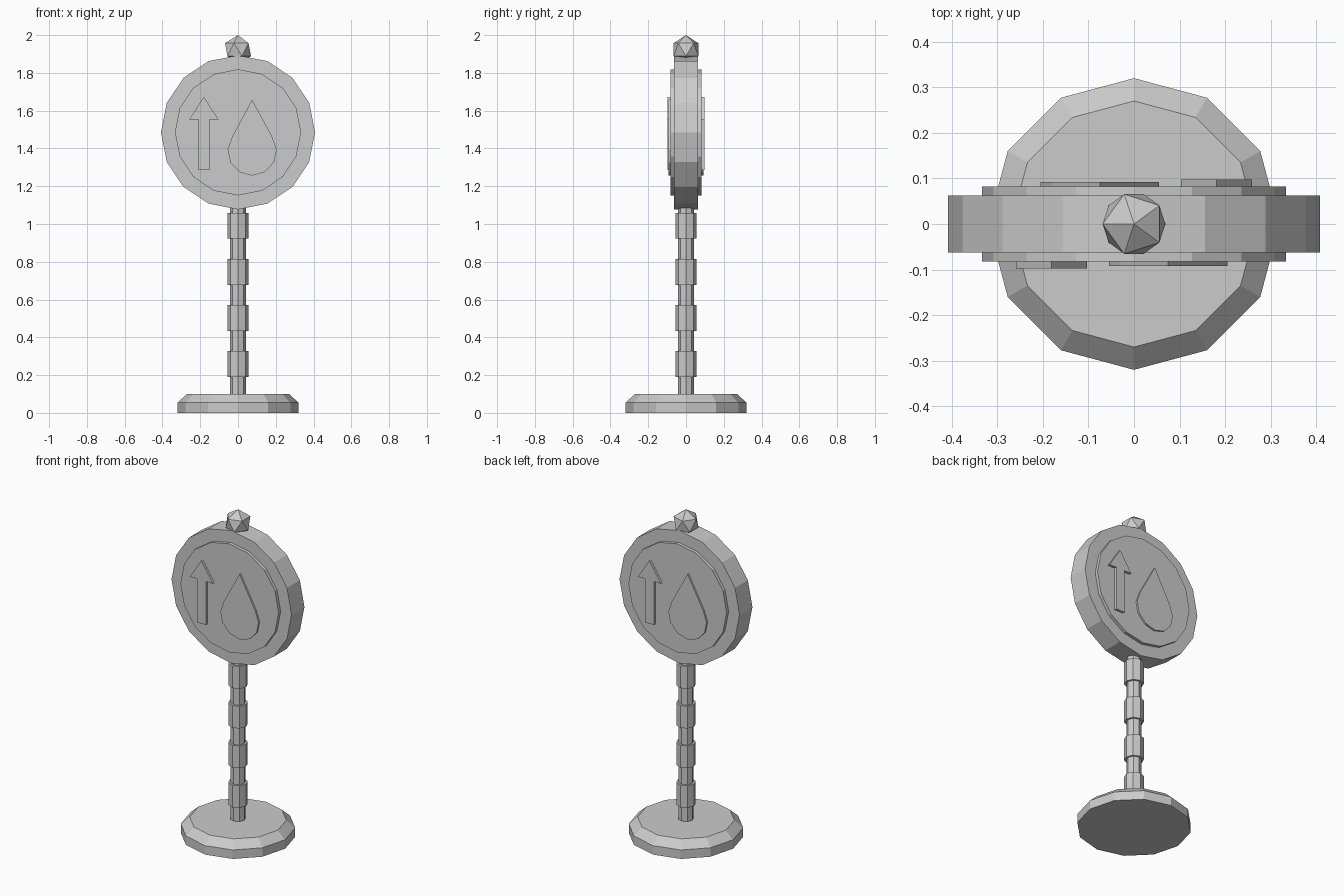
import bpy, bmesh, math

if "Cube" in bpy.data.objects:
    bpy.data.objects.remove(bpy.data.objects["Cube"])

grey = bpy.data.materials.new("light grey")
grey.diffuse_color = (0.6, 0.6, 0.6, 1)
grey.use_nodes = True
grey.node_tree.nodes["Principled BSDF"].inputs["Base Color"].default_value = grey.diffuse_color


def finish(name, bm):
    bmesh.ops.recalc_face_normals(bm, faces=bm.faces[:])
    me = bpy.data.meshes.new(name)
    bm.to_mesh(me)
    bm.free()
    me.materials.append(grey)
    ob = bpy.data.objects.new(name, me)
    bpy.context.collection.objects.link(ob)
    return ob


def lathe(name, profile, sides):
    """Stack of rings (radius, z) around the z axis, capped at both ends."""
    bm = bmesh.new()
    rings = [[bm.verts.new((r * math.cos(2 * math.pi * i / sides),
                            r * math.sin(2 * math.pi * i / sides), z))
              for i in range(sides)] for r, z in profile]
    for a, b in zip(rings, rings[1:]):
        for i in range(sides):
            j = (i + 1) % sides
            bm.faces.new((a[i], a[j], b[j], b[i]))
    bm.faces.new(rings[0])
    bm.faces.new(rings[-1])
    return finish(name, bm)


def plate(name, outline, y0, y1):
    """Outline in x, z extruded along y."""
    bm = bmesh.new()
    face = bm.faces.new([bm.verts.new((x, y0, z)) for x, z in outline])
    ext = bmesh.ops.extrude_face_region(bm, geom=[face])
    for v in ext["geom"]:
        if isinstance(v, bmesh.types.BMVert):
            v.co.y = y1
    return finish(name, bm)


def arc(cx, cz, r, start, end, n):
    return [(cx + r * math.cos(math.radians(start + (end - start) * i / n)),
             cz + r * math.sin(math.radians(start + (end - start) * i / n)))
            for i in range(n + 1)]


# Base and pole
lathe("base", [(0.32, 0), (0.32, 0.055), (0.27, 0.10)], 12)
lathe("pole", [(0.043, 0.08), (0.043, 1.12)], 8)
for i in range(4):
    z = 0.19 + 0.244 * i
    lathe(f"pole_band_{i + 1}", [(0.055, z), (0.055, z + 0.137)], 8)

# Round sign with a raised panel on each side
CZ = 1.485
plate("sign_disc", arc(0, CZ, 0.408, 0, 360, 16)[:-1], -0.0625, 0.0625)
plate("sign_panel", arc(0, CZ, 0.334, 0, 360, 16)[:-1], -0.082, 0.082)

# Raised arrow and water drop, repeated on the back by a half turn
arrow = [(-0.21, 1.286), (-0.15, 1.286), (-0.15, 1.553), (-0.103, 1.553),
         (-0.181, 1.673), (-0.259, 1.553), (-0.21, 1.553)]
drop = [(0.075, 1.658)] + arc(0.075, 1.386, 0.13, 35, -215, 8)
for side, turn in (("front", 0), ("back", math.pi)):
    plate(f"{side}_arrow", arrow, -0.0975, -0.08).rotation_euler.z = turn
    plate(f"{side}_drop", drop, -0.0925, -0.08).rotation_euler.z = turn

# Faceted finial
bm = bmesh.new()
bmesh.ops.create_icosphere(bm, subdivisions=1, radius=0.077)
finial = finish("finial", bm)
finial.location.z = 1.923
finial.rotation_euler.z = math.pi
